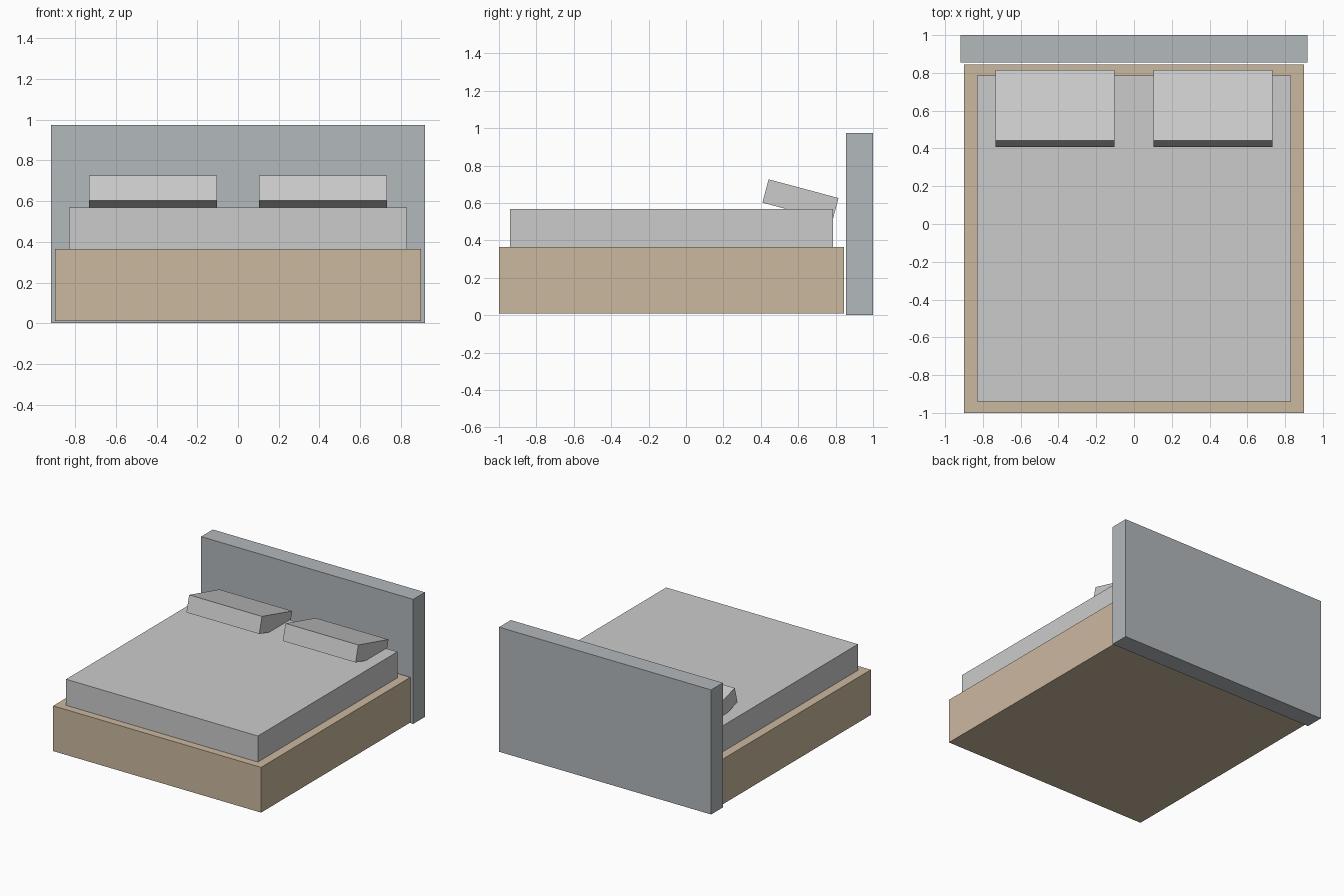
import bpy
from math import radians

if "Cube" in bpy.data.objects:
    bpy.data.objects.remove(bpy.data.objects["Cube"])


def material(name, rgb):
    mat = bpy.data.materials.new(name)
    mat.diffuse_color = (*rgb, 1)
    mat.use_nodes = True
    mat.node_tree.nodes["Principled BSDF"].inputs["Base Color"].default_value = mat.diffuse_color
    return mat


def box(name, center, size, tilt=0.0, mat=None):
    bpy.ops.mesh.primitive_cube_add(size=1, location=center, rotation=(tilt, 0, 0))
    ob = bpy.context.object
    ob.name = name
    ob.scale = size
    bpy.ops.object.transform_apply(location=False, rotation=False, scale=True)
    if mat:
        ob.data.materials.append(mat)
    return ob


def span_box(name, half_width, y, z, mat=None):
    center = (0, sum(y) / 2, sum(z) / 2)
    return box(name, center, (2 * half_width, y[1] - y[0], z[1] - z[0]), mat=mat)


wood = material("tan_wood", (0.60, 0.48, 0.35))
fabric = material("blue_grey_fabric", (0.45, 0.48, 0.50))

# Base, mattress and headboard
span_box("bed_base", 0.90, (-1.0, 0.845), (0.01, 0.364), wood)
span_box("mattress", 0.83, (-0.94, 0.785), (0.364, 0.568))
span_box("headboard", 0.918, (0.855, 1.0), (0.0, 0.975), fabric)

# Pair of pillows, tipped down toward the headboard
for side, sign in (("left", -1), ("right", 1)):
    box(f"{side}_pillow", (sign * 0.417, 0.612, 0.614), (0.63, 0.387, 0.129), radians(-15))
